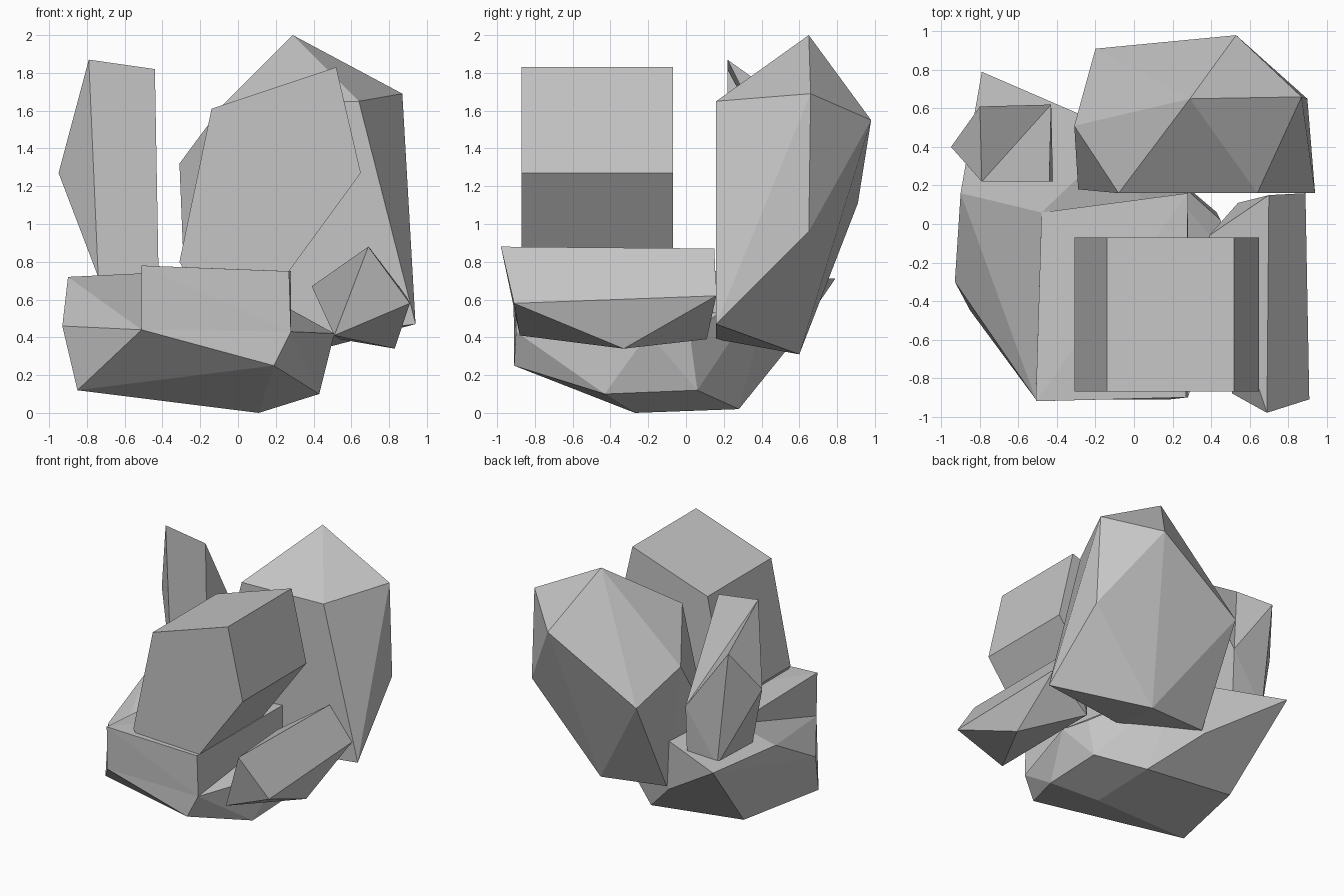
import bpy, bmesh

if "Cube" in bpy.data.objects:
    bpy.data.objects.remove(bpy.data.objects["Cube"], do_unlink=True)

stone = bpy.data.materials.new("grey stone")
stone.use_nodes = True
grey = (0.56, 0.56, 0.56, 1)
stone.diffuse_color = grey
stone.node_tree.nodes["Principled BSDF"].inputs["Base Color"].default_value = grey


def rock(name, corners):
    """Faceted convex boulder wrapped around a few corner points."""
    bm = bmesh.new()
    for c in corners:
        bm.verts.new(c)
    bmesh.ops.convex_hull(bm, input=bm.verts)
    spare = [v for v in bm.verts if not v.link_faces]
    bmesh.ops.delete(bm, geom=spare, context="VERTS")
    bmesh.ops.dissolve_limit(bm, angle_limit=0.03, verts=bm.verts, edges=bm.edges)
    bmesh.ops.recalc_face_normals(bm, faces=bm.faces)
    mesh = bpy.data.meshes.new(name)
    bm.to_mesh(mesh)
    bm.free()
    mesh.materials.append(stone)
    obj = bpy.data.objects.new(name, mesh)
    bpy.context.collection.objects.link(obj)


# Corners shared by the two parts of the base boulder
front_left, front_right = (-.51, -.91, .44), (.28, -.9, .43)
valley = (-.48, .06, .74)

# Base boulder: raised block with a steep left wall
rock("base_block", [
    front_left, front_right, valley, (-.51, -.92, .78), (.27, -.9, .75),
    (.28, .16, .75), (.28, .16, .43), (-.48, .06, .45)])

# Base boulder: sloping left shoulder, tapering underside and ledge
rock("base_body", [
    front_left, front_right, valley,
    (-.93, -.3, .46), (-.9, .16, .72), (-.79, .79, .71), (-.22, .53, .33),
    (-.05, .47, .73), (.19, -.91, .25), (-.85, -.45, .12), (-.69, .26, .11),
    (.11, .28, .02), (.11, -.27, 0), (.43, -.43, .1), (.43, .06, .12),
    (.51, -.2, .42), (.45, .02, .42)])

# Slab resting on the base, a straight prism running front to back
profile = [(-.14, 1.61), (.52, 1.83), (.65, 1.27), (.27, .75), (.1, .6),
           (-.2, .6), (-.31, .8)]
rock("leaning_slab", [(x, y, z) for y in (-.87, -.07) for x, z in profile])

# Tall boulder at the back
rock("tall_boulder", [
    (.29, .65, 2), (.87, .66, 1.69), (.64, .16, 1.65), (-.08, .16, 1.63),
    (-.31, .51, 1.32), (.53, .98, 1.55), (-.2, .91, 1.11), (.9, .65, .96),
    (.94, .16, .47), (.33, .6, .31), (-.29, .18, .83), (-.2, .53, .35),
    (.26, .16, .39)])

# Thin upright shard: two wedges meeting along a diagonal crease
crease = [(-.79, .22, 1.87), (-.43, .62, 1.08), (-.74, .22, .72), (-.43, .6, .66)]
rock("shard_front", crease + [(-.44, .22, 1.82), (-.42, .22, .7)])
rock("shard_back", crease + [(-.8, .61, 1.59), (-.95, .4, 1.27), (-.7, .61, .68)])

# Small stone lying beside the base
rock("side_stone", [
    (.69, -.98, .88), (.91, -.91, .58), (.51, -.88, .41), (.7, .15, .87),
    (.89, .16, .62), (.83, -.33, .34), (.54, .11, .39), (.39, -.06, .67)])
